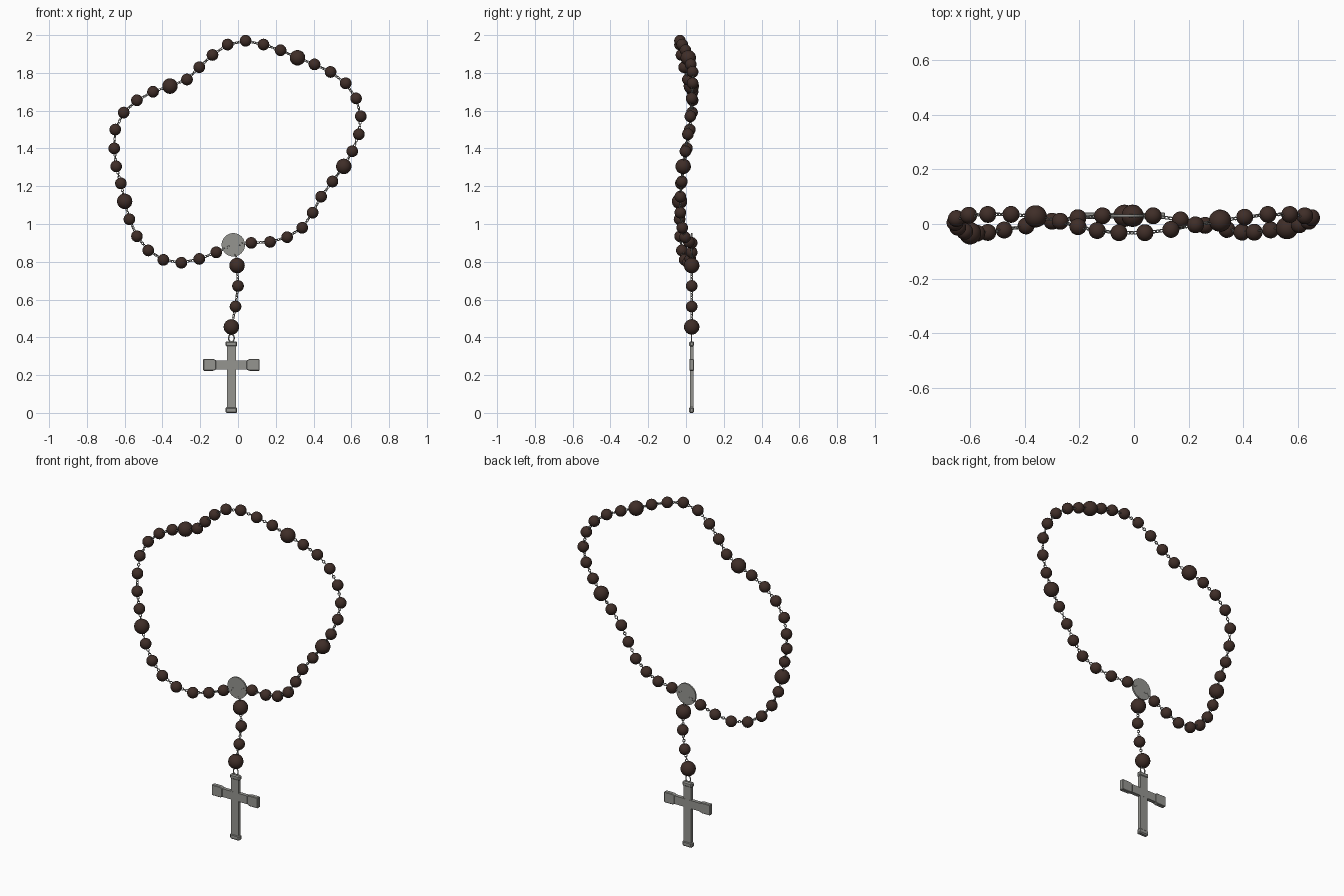
import bpy, bmesh, math
from mathutils import Vector, Matrix

if "Cube" in bpy.data.objects:
    bpy.data.objects.remove(bpy.data.objects["Cube"])


def material(name, col):
    m = bpy.data.materials.new(name)
    m.diffuse_color = (*col, 1)
    m.use_nodes = True
    m.node_tree.nodes["Principled BSDF"].inputs["Base Color"].default_value = m.diffuse_color
    return m


WOOD = material("dark_brown_wood", (0.050, 0.027, 0.021))
METAL = material("aged_silver", (0.30, 0.30, 0.28))


def finish(bm, name, mat, smooth=False):
    bmesh.ops.recalc_face_normals(bm, faces=bm.faces)
    for f in bm.faces:
        f.smooth = smooth
    me = bpy.data.meshes.new(name)
    bm.to_mesh(me)
    bm.free()
    me.materials.append(mat)
    return me


def place(me, name, matrix=None):
    ob = bpy.data.objects.new(name, me)
    bpy.context.collection.objects.link(ob)
    if matrix is not None:
        ob.matrix_world = matrix
    return ob


def bead_mesh(name, r):
    bm = bmesh.new()
    bmesh.ops.create_uvsphere(bm, u_segments=20, v_segments=12, radius=r)
    return finish(bm, name, WOOD, True)


def ring_mesh(name, a, b, wire, seg=14, sides=6):
    """Oval wire ring in the local XZ plane: half width a, half length b."""
    bm = bmesh.new()
    rows = []
    for i in range(seg):
        t = 2 * math.pi * i / seg
        row = []
        for j in range(sides):
            p = 2 * math.pi * j / sides
            k = wire * math.cos(p)
            row.append(bm.verts.new(((a + k) * math.cos(t), wire * math.sin(p),
                                     (b + k) * math.sin(t))))
        rows.append(row)
    for i in range(seg):
        r, s = rows[i], rows[(i + 1) % seg]
        for j in range(sides):
            k = (j + 1) % sides
            bm.faces.new((r[j], s[j], s[k], r[k]))
    return finish(bm, name, METAL, True)


R_SMALL, R_BIG = 0.031, 0.041
SMALL, BIG = bead_mesh("small_bead", R_SMALL), bead_mesh("large_bead", R_BIG)
LINK = ring_mesh("chain_link", 0.0065, 0.0085, 0.0022)


def frame(pos, axis, roll=0.0):
    q = Vector(axis).to_track_quat('Z', 'Y').to_matrix().to_4x4()
    return Matrix.Translation(pos) @ q @ Matrix.Rotation(roll, 4, 'Z')


def chain(p, q, rp, rq):
    """Interlocked links filling the gap between two beads."""
    d = (q - p).normalized()
    a, b = p + d * (rp - 0.002), q - d * (rq - 0.002)
    n = max(1, round((b - a).length / 0.0125))
    for i in range(n):
        place(LINK, "chain_link",
              frame(a.lerp(b, (i + 0.5) / n), d, math.pi / 4 + i * math.pi / 2))


def strand(points, big, start=None, end=None):
    pts = [Vector(p) for p in points]
    rad = [R_BIG if i in big else R_SMALL for i in range(len(pts))]
    for i, p in enumerate(pts):
        axis = pts[min(i + 1, len(pts) - 1)] - pts[max(i - 1, 0)]
        place(BIG if i in big else SMALL,
              "large_bead" if i in big else "small_bead", frame(p, axis))
        if i:
            chain(pts[i - 1], p, rad[i - 1], rad[i])
    if start:
        chain(Vector(start), pts[0], 0, rad[0])
    if end:
        chain(pts[-1], Vector(end), rad[-1], 0)


# Main loop of beads, starting right of the medal and running round to its left
LOOP = [
    (.07, .03, .90), (.17, .015, .905), (.26, -.005, .93), (.34, -.02, .98),
    (.395, -.03, 1.06), (.44, -.03, 1.145), (.50, -.022, 1.225), (.56, -.015, 1.305),
    (.605, -.003, 1.385), (.64, .01, 1.475), (.65, .023, 1.57), (.625, .03, 1.665),
    (.57, .035, 1.745), (.49, .035, 1.805), (.405, .025, 1.845), (.315, .012, 1.88),
    (.225, -.003, 1.92), (.135, -.02, 1.95), (.04, -.032, 1.97), (-.055, -.032, 1.95),
    (-.135, -.024, 1.895), (-.205, -.01, 1.83), (-.27, .01, 1.765), (-.36, .028, 1.73),
    (-.45, .035, 1.70), (-.535, .035, 1.655), (-.605, .032, 1.59), (-.65, .02, 1.50),
    (-.655, .005, 1.40), (-.645, -.012, 1.305), (-.62, -.027, 1.215), (-.60, -.034, 1.12),
    (-.575, -.034, 1.025), (-.535, -.031, .935), (-.475, -.022, .86), (-.395, -.007, .81),
    (-.30, .01, .795), (-.205, .023, .815), (-.115, .03, .85)]
strand(LOOP, {7, 15, 23, 31}, start=(.005, .03, .893), end=(-.045, .03, .88))

# Short pendant strand between medal and cross
CX, CY = -.035, .03
strand([(-.005, CY, .78), (0, CY, .672), (-.013, CY, .563), (CX, CY, .455)],
       {0, 3}, start=(-.012, CY, .838))

# Medal: thin round disc facing front
bm = bmesh.new()
bmesh.ops.create_cone(bm, cap_ends=True, segments=32, radius1=.062, radius2=.062, depth=.009)
place(finish(bm, "medal", METAL), "medal", frame((-.025, CY, .89), (0, 1, 0)))

# Ring joining the cross to the strand
place(ring_mesh("cross_ring", .015, .020, .0035, 20), "cross_ring",
      Matrix.Translation((CX, CY, .396)))


def plate(name, outline, thick, bevel=0.0):
    """Front outline (x, z) extruded through y, centred on the cross."""
    bm = bmesh.new()
    f = bm.faces.new([bm.verts.new((x, -thick / 2, z)) for x, z in outline])
    g = bmesh.ops.extrude_face_region(bm, geom=[f])["geom"]
    bmesh.ops.translate(bm, vec=(0, thick, 0),
                        verts=[v for v in g if isinstance(v, bmesh.types.BMVert)])
    if bevel:
        bmesh.ops.bevel(bm, geom=bm.edges[:], offset=bevel, segments=1, affect='EDGES')
    place(finish(bm, name, METAL), name, Matrix.Translation((CX, CY, 0)))


def box(x0, x1, z0, z1):
    return [(x0, z0), (x1, z0), (x1, z1), (x0, z1)]


# Cross: upright, flared arms and end caps
plate("cross_upright", box(-.024, .024, .02, .37), .020)
plate("cross_arms", box(-.10, .10, .230, .278), .0205)
for s in (-1, 1):
    z = .254
    flare = [(s * .080, z - .024), (s * .094, z - .031), (s * .149, z - .031),
             (s * .149, z + .031), (s * .094, z + .031), (s * .080, z + .024)]
    plate("cross_arm_end", flare, .025, .003)
plate("cross_top_cap", box(-.031, .031, .352, .379), .027, .006)
plate("cross_bottom_cap", box(-.031, .031, 0, .030), .027, .006)
